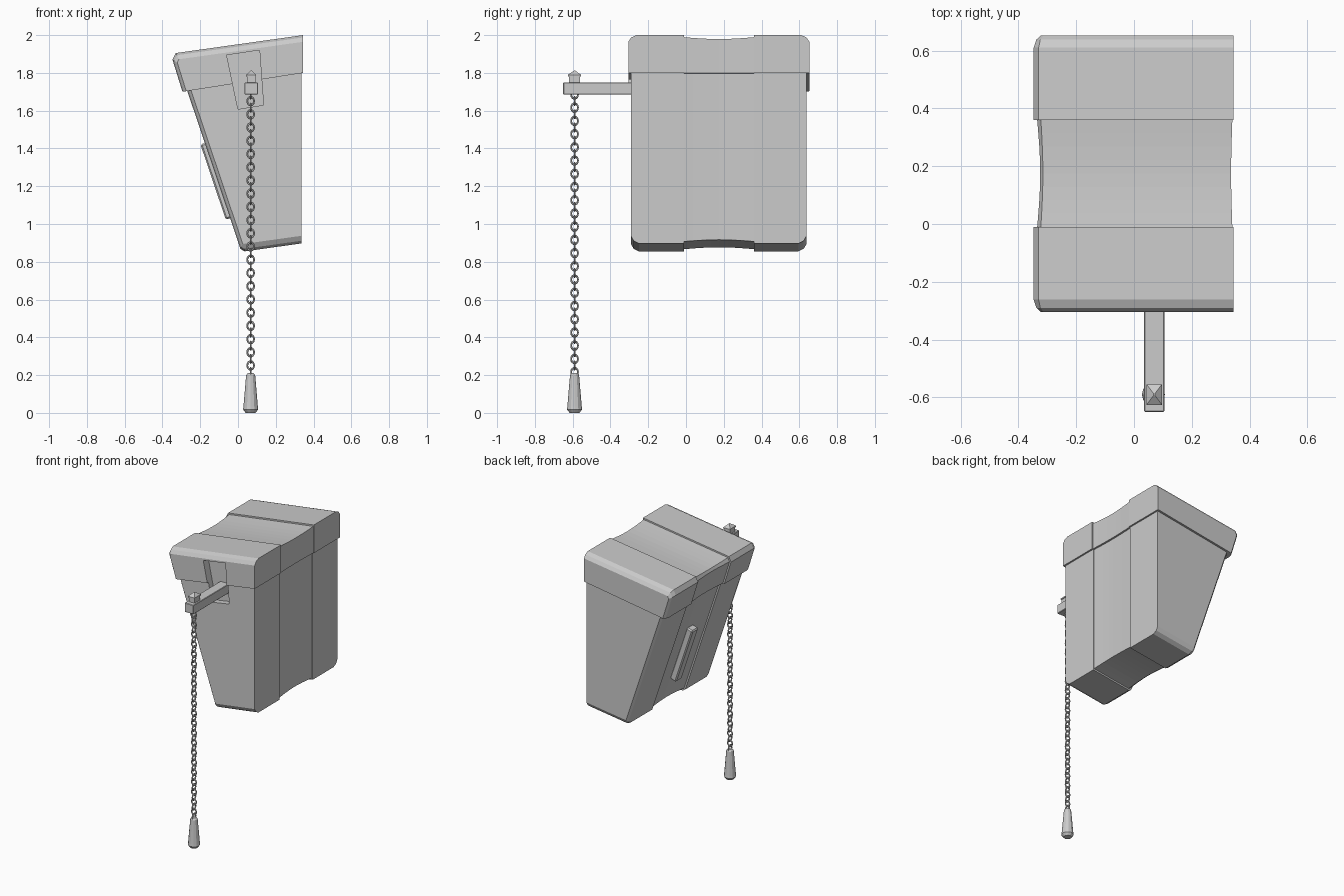
import bpy, bmesh, math
from mathutils import Vector
from mathutils.geometry import intersect_line_line_2d as _unused

if "Cube" in bpy.data.objects:
    bpy.data.objects.remove(bpy.data.objects["Cube"])


def add_mesh(name, verts, faces):
    me = bpy.data.meshes.new(name)
    me.from_pydata(verts, [], faces)
    bm = bmesh.new()
    bm.from_mesh(me)
    bmesh.ops.recalc_face_normals(bm, faces=bm.faces[:])
    bm.to_mesh(me)
    bm.free()
    ob = bpy.data.objects.new(name, me)
    bpy.context.collection.objects.link(ob)
    return ob


def inset(poly, dists):
    """Move each edge of a counter-clockwise xz profile inward by its own distance."""
    lines = []
    for i, d in enumerate(dists):
        a, b = Vector(poly[i]), Vector(poly[(i + 1) % len(poly)])
        u = (b - a).normalized()
        lines.append((a + Vector((-u.y, u.x)) * d, u))
    out = []
    for i in range(len(poly)):
        (p, u), (q, v) = lines[i - 1], lines[i]
        w = q - p
        t = (w.x * v.y - w.y * v.x) / (u.x * v.y - u.y * v.x)
        out.append(p + u * t)
    return out


def loft(name, rings):
    """Skin a list of (y, profile) rings and cap both ends."""
    n = len(rings[0][1])
    verts = [(p[0], y, p[1]) for y, prof in rings for p in prof]
    faces = [tuple(range(n)), tuple(range(len(verts) - n, len(verts)))]
    for r in range(len(rings) - 1):
        for i in range(n):
            j = (i + 1) % n
            faces.append((r * n + i, r * n + j, (r + 1) * n + j, (r + 1) * n + i))
    return add_mesh(name, verts, faces)


def box(name, lo, hi, bevel=0.0):
    bpy.ops.mesh.primitive_cube_add(size=1)
    ob = bpy.context.object
    ob.name = name
    ob.location = [(a + b) / 2 for a, b in zip(lo, hi)]
    ob.scale = [b - a for a, b in zip(lo, hi)]
    bpy.ops.object.transform_apply(location=False, rotation=False, scale=True)
    if bevel:
        m = ob.modifiers.new("bevel", "BEVEL")
        m.width, m.segments = bevel, 1
    return ob


def lathe(name, profile, sides, loc, turn=0.0):
    verts, faces = [], [tuple(range(sides))]
    for r, z in profile:
        for k in range(sides):
            a = 2 * math.pi * k / sides + turn
            verts.append((r * math.cos(a), r * math.sin(a), z))
    for s in range(len(profile) - 1):
        for k in range(sides):
            j = (k + 1) % sides
            faces.append((s * sides + k, s * sides + j, (s + 1) * sides + j, (s + 1) * sides + k))
    faces.append(tuple(range(len(verts) - sides, len(verts))))
    ob = add_mesh(name, verts, faces)
    ob.location = loc
    return ob


def tank_part(name, profile, chamfer, band, y0, y1):
    """Block with chamfered ends and a recessed, slightly hollow centre band."""
    ends = [(0.0, 1.0), (0.015, 0.35), (0.043, 0.0)]
    rings = [(y0 + dy, inset(profile, [c * k for c in chamfer])) for dy, k in ends]
    b0, b1 = -0.01, 0.36
    rings.append((b0, profile))
    for k in range(9):
        t = k / 8
        sag = 0.8 + 0.7 * math.sin(math.pi * t)
        rings.append((b0 + (b1 - b0) * t, inset(profile, [b * sag for b in band])))
    rings.append((b1, profile))
    rings += [(y1 - dy, inset(profile, [c * k for c in chamfer])) for dy, k in reversed(ends)]
    return loft(name, rings)


# Tank body and lid
body = tank_part("tank_body",
                 [(0.335, 0.897), (0.335, 1.85), (-0.284, 1.75), (0.013, 0.868), (0.035, 0.855)],
                 [0, 0, 0.02, 0.03, 0.04], [0.007, 0, 0.014, 0.014, 0.014], -0.292, 0.638)
lid = tank_part("tank_lid",
                [(0.345, 1.80), (0.345, 2.0), (-0.33, 1.905), (-0.347, 1.87), (-0.294, 1.70)],
                [0, 0.035, 0.03, 0.02, 0], [0.006, 0.013, 0.014, 0.014, 0], -0.305, 0.653)

# Slanted pocket where the lever enters
slot = [(-0.06, 1.894), (0.0, 1.608), (0.135, 1.63), (0.114, 1.92)]
cutter = loft("slot_cutter", [(-0.4, slot), (-0.25, slot)])
cutter.hide_render = True
for ob in (body, lid):
    m = ob.modifiers.new("slot", "BOOLEAN")
    m.operation, m.solver, m.object = "DIFFERENCE", "EXACT", cutter
    bpy.context.view_layer.objects.active = ob
    bpy.ops.object.modifier_apply(modifier=m.name)
bpy.data.objects.remove(cutter)

# Raised bar on the sloping face
bar = box("front_bar", (-0.133, 0.14, 1.02), (-0.083, 0.21, 1.44), 0.008)
bar.rotation_euler.y = -math.atan(0.337)

# Lever arm with its capped nut
box("lever_arm", (0.035, -0.65, 1.685), (0.105, -0.2, 1.75), 0.003)
nut = lathe("lever_nut", [(0.042, 1.745), (0.042, 1.78), (0.05, 1.782), (0.05, 1.79), (0.004, 1.812)],
            4, (0.07, -0.59, 0), math.pi / 4)
nut.scale.x = 0.75

# Chain of alternating oval links
bpy.ops.mesh.primitive_torus_add(major_segments=14, minor_segments=6,
                                 major_radius=0.018, minor_radius=0.0048)
first = bpy.context.object
for v in first.data.vertices:
    v.co.y *= 1.22
for k in range(43):
    link = first if k == 0 else first.copy()
    if k:
        bpy.context.collection.objects.link(link)
    link.name = f"chain_link_{k + 1}"
    link.location = (0.067, -0.59, 1.686 - 0.035 * k)
    link.rotation_euler = (math.pi / 2, 0, 0 if k % 2 else math.pi / 2)

# Pull handle
lathe("pull_handle", [(0.026, 0.0), (0.04, 0.018), (0.038, 0.035), (0.024, 0.2), (0.014, 0.212)],
      12, (0.067, -0.59, 0))
